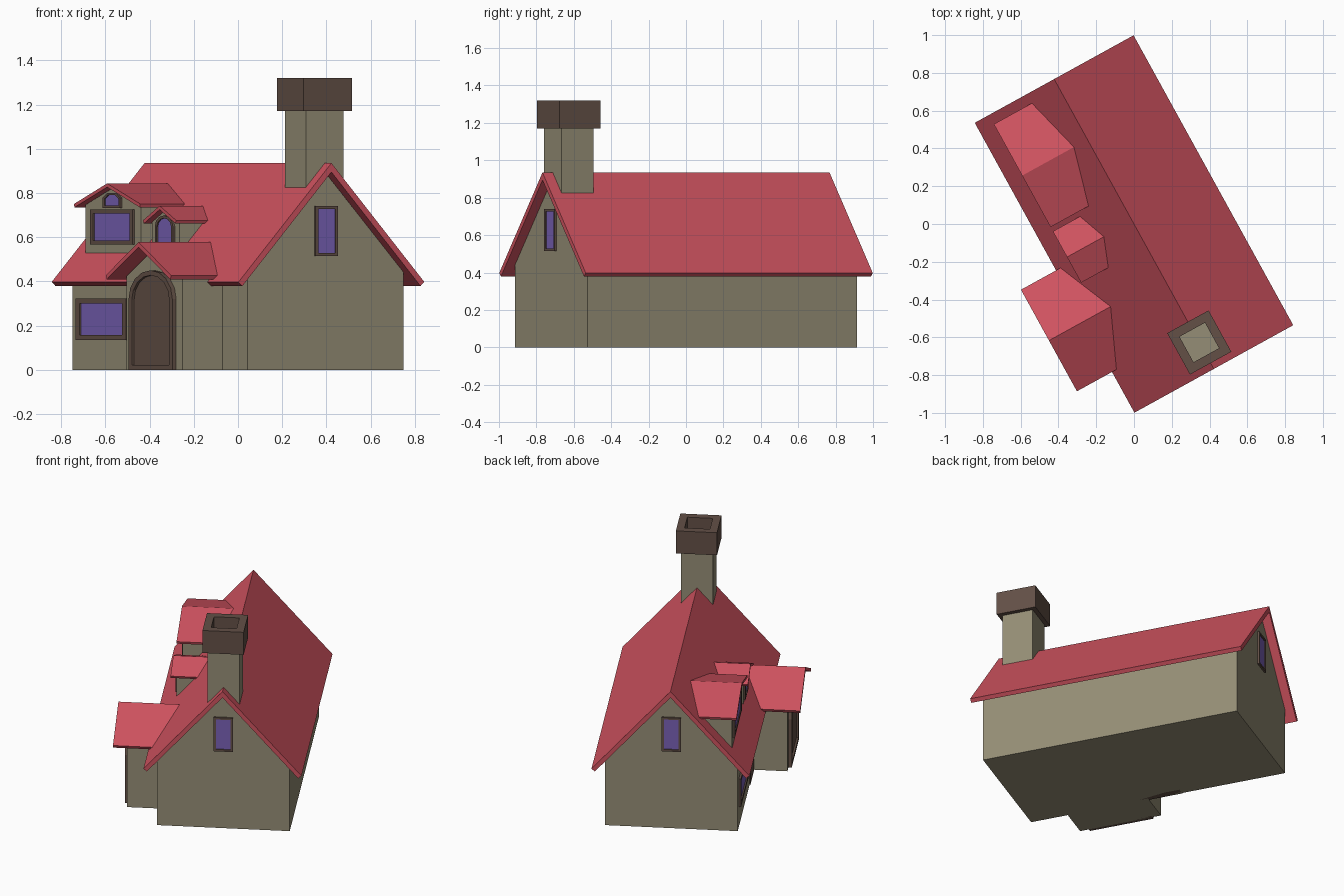
import bpy, bmesh, math

if "Cube" in bpy.data.objects:
    bpy.data.objects.remove(bpy.data.objects["Cube"])

TURN = math.radians(28.85)   # whole cottage is turned about z


def material(name, rgb):
    m = bpy.data.materials.new(name)
    m.diffuse_color = (*rgb, 1)
    m.use_nodes = True
    m.node_tree.nodes["Principled BSDF"].inputs["Base Color"].default_value = m.diffuse_color
    return m


RED = material("roof_red", (0.62, 0.085, 0.115))
STONE = material("wall_stone", (0.30, 0.27, 0.18))
BROWN = material("trim_brown", (0.125, 0.08, 0.062))
GLASS = material("glass_violet", (0.19, 0.12, 0.47))


def place(a, b, d, axis):
    """Profile point (a, b) at depth d along the chosen local axis."""
    return {'x': (d, a, b), 'y': (a, d, b), 'z': (a, b, d)}[axis]


def finish(name, bm, mat):
    bmesh.ops.recalc_face_normals(bm, faces=bm.faces)
    me = bpy.data.meshes.new(name)
    bm.to_mesh(me)
    bm.free()
    me.materials.append(mat)
    ob = bpy.data.objects.new(name, me)
    ob.rotation_euler[2] = TURN
    bpy.context.collection.objects.link(ob)
    return ob


def prism(name, pts, axis, d0, d1, mat):
    bm = bmesh.new()
    lo, hi = ([bm.verts.new(place(a, b, d, axis)) for a, b in pts] for d in (d0, d1))
    n = len(pts)
    bm.faces.new(lo)
    bm.faces.new(hi)
    for i in range(n):
        j = (i + 1) % n
        bm.faces.new((lo[i], lo[j], hi[j], hi[i]))
    return finish(name, bm, mat)


def ring(name, outer, inner, axis, d0, d1, mat):
    bm = bmesh.new()
    loops = [[bm.verts.new(place(a, b, d, axis)) for a, b in pts]
             for pts, d in ((outer, d0), (outer, d1), (inner, d1), (inner, d0))]
    n = len(outer)
    for k in range(4):
        p, q = loops[k], loops[(k + 1) % 4]
        for i in range(n):
            j = (i + 1) % n
            bm.faces.new((p[i], p[j], q[j], q[i]))
    return finish(name, bm, mat)


def gable(c, hw, z0, eave, top):
    return [(c - hw, z0), (c + hw, z0), (c + hw, eave), (c, top), (c - hw, eave)]


def roof(name, c, hw, eave, top, t, axis, d0, d1):
    """Inverted V slab with square-cut eaves."""
    ang = math.atan2(top - eave, hw)
    du, dv = t * math.sin(ang), t * math.cos(ang)
    pts = [(c - hw, eave), (c, top), (c + hw, eave),
           (c + hw - du, eave - dv), (c, top - t / math.cos(ang)), (c - hw + du, eave - dv)]
    return prism(name, pts, axis, d0, d1, RED)


def opening(c, hw, z0, z1, rise=0, seg=6):
    pts = [(c - hw, z0), (c + hw, z0)]
    if not rise:
        return pts + [(c + hw, z1), (c - hw, z1)]
    for i in range(seg + 1):
        a = math.pi * i / seg
        pts.append((c + hw * math.cos(a), z1 - rise + rise * math.sin(a)))
    return pts


def framed(name, c, hw, z0, z1, b, axis, wall, out, fill=GLASS, rise=0, seg=6, side=None):
    """Trim ring with a recessed pane; out is the signed projection from the wall."""
    side = side or b
    outer = opening(c, hw, z0, z1, rise, seg)
    inner = opening(c, hw - side, z0 + b, z1 - b, rise * (hw - side) / hw, seg)
    ring(name + "_frame", outer, inner, axis, wall - out, wall + out, BROWN)
    prism(name + "_panel", inner, axis, wall - out, wall + out * 0.4, fill)


# Main house
prism("house_walls", gable(0, 0.403, 0, 0.44, 0.89), 'y', -0.822, 0.822, STONE)
roof("main_roof", 0, 0.48, 0.397, 0.935, 0.027, 'y', -0.876, 0.876)
for tag, s in (("front", -1), ("back", 1)):
    framed(tag + "_gable_window", 0, 0.058, 0.515, 0.74, 0.013, 'y', s * 0.822, s * 0.012)

# Entrance porch with arched door
prism("porch_walls", gable(-0.323, 0.262, 0, 0.422, 0.55), 'x', -0.61, -0.39, STONE)
roof("porch_roof", -0.323, 0.307, 0.427, 0.577, 0.02, 'x', -0.692, -0.32)
framed("porch_door", -0.323, 0.205, 0, 0.45, 0.022, 'x', -0.61, -0.02,
       fill=BROWN, rise=0.13, seg=8, side=0.03)

# Ground floor window and side door on the entrance wall
framed("ground_window", 0.53, 0.235, 0.135, 0.322, 0.022, 'x', -0.403, -0.014, side=0.034)
prism("side_door", opening(0.02, 0.135, 0, 0.32), 'x', -0.408, -0.36, BROWN)

# Roof dormers: centre, wall half width, roof half width, wall base, eave, ridge, ridge end
for tag, c, hw, rw, base, eave, top, end in (
        ("large", 0.51, 0.261, 0.311, 0.525, 0.75, 0.843, -0.08),
        ("small", 0.018, 0.128, 0.155, 0.525, 0.676, 0.742, -0.172)):
    slope = (top - eave) / rw
    prism(tag + "_dormer_walls", gable(c, hw, base, top - 0.019 - slope * hw, top - 0.019),
          'x', -0.363, end - 0.03, STONE)
    roof(tag + "_dormer_roof", c, rw, eave, top, 0.016, 'x', -0.395, end)
framed("large_dormer_window", 0.51, 0.2, 0.567, 0.725, 0.018, 'x', -0.363, -0.01, side=0.03)
framed("attic_window", 0.51, 0.082, 0.733, 0.803, 0.01, 'x', -0.363, -0.01,
       rise=0.025, seg=3, side=0.016)
framed("small_dormer_window", 0.018, 0.085, 0.54, 0.698, 0.012, 'x', -0.363, -0.01,
       rise=0.05, side=0.018)

# Chimney stack and hollow cap
def square(h, cy=-0.716):
    return [(-h, cy - h), (h, cy - h), (h, cy + h), (-h, cy + h)]


prism("chimney_stack", square(0.0975), 'z', 0.8, 1.18, STONE)
ring("chimney_cap", square(0.125), square(0.077), 'z', 1.17, 1.32, BROWN)
